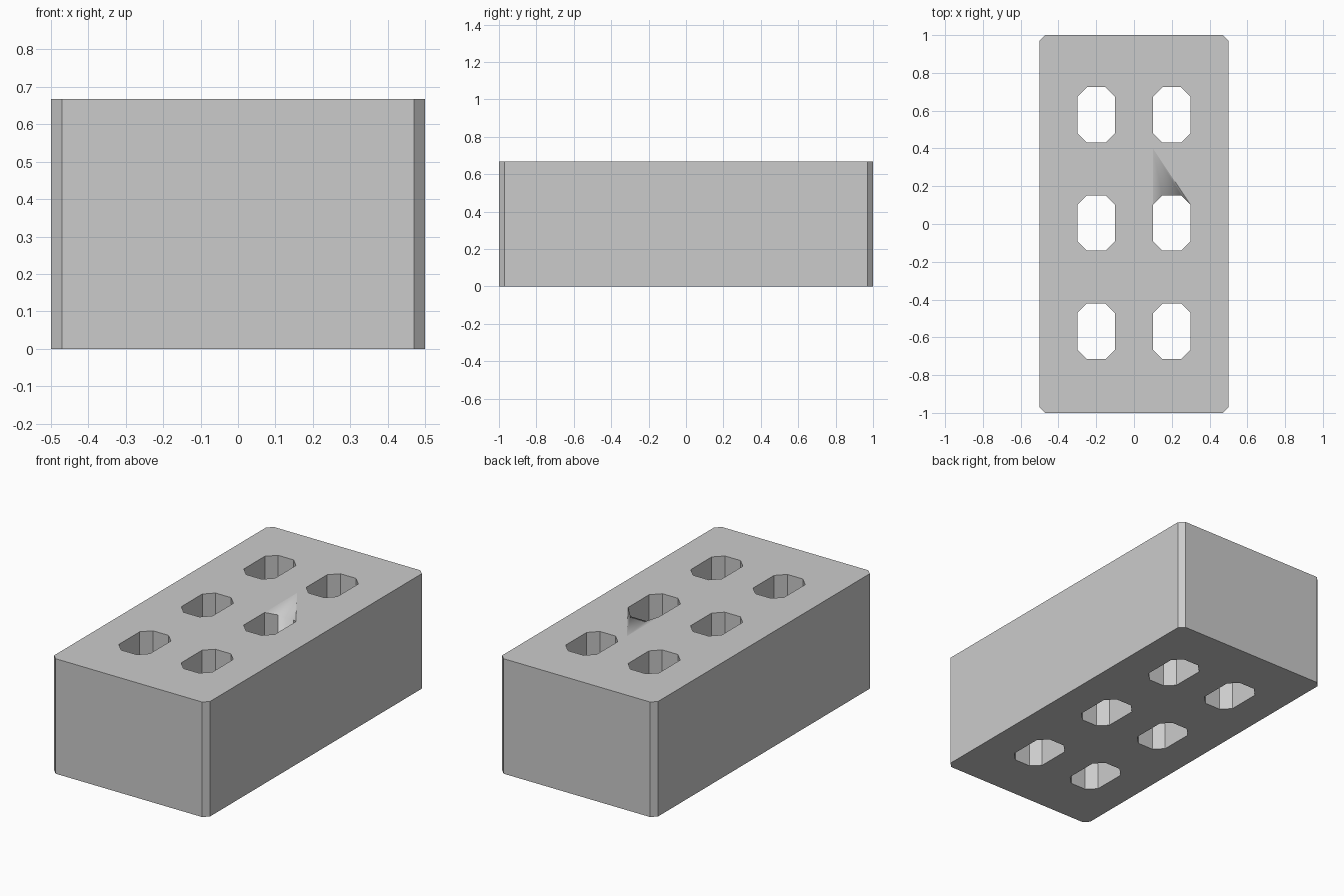
import bpy, bmesh

if "Cube" in bpy.data.objects:
    bpy.data.objects.remove(bpy.data.objects["Cube"])

H = 0.667


def octagon(cx, cy, hx, hy, c):
    pts = [(hx, -hy + c), (hx, hy - c), (hx - c, hy), (-hx + c, hy),
           (-hx, hy - c), (-hx, -hy + c), (-hx + c, -hy), (hx - c, -hy)]
    return [(cx + x, cy + y) for x, y in pts]


bm = bmesh.new()


def ring(pts, z):
    return [bm.verts.new((x, y, z)) for x, y in pts]


def loop_edges(vs):
    out = []
    for i, a in enumerate(vs):
        b = vs[(i + 1) % len(vs)]
        out.append(bm.edges.get((a, b)) or bm.edges.new((a, b)))
    return out


# Outline with chamfered corners, and six octagonal through holes
loops = [octagon(0, 0, 0.5, 1.0, 0.03)]
worn = None
for x in (-0.2, 0.2):
    for row in (-1, 0, 1):
        if x > 0 and row == 0:
            worn = len(loops)
        loops.append(octagon(x, 0.005 + row * 0.573, 0.1, 0.146, 0.05))

bottoms = [ring(p, 0) for p in loops]
tops = [ring(p, H) for p in loops]

# Worn patch on the top, fanned from one point to the rim of a middle hole
apex = bm.verts.new((0.1, 0.4, H))
w = tops[worn]
top_loops = list(tops)
top_loops[worn] = [w[0], w[1], apex] + w[4:]

# Top and bottom faces
for group in (bottoms, top_loops):
    edges = [e for vs in group for e in loop_edges(vs)]
    bmesh.ops.triangle_fill(bm, edges=edges, use_beauty=True)

for i in (1, 2, 3):
    bm.faces.new((apex, w[i], w[i + 1])).smooth = True

# Outer sides and hole walls
for k, (lo, hi) in enumerate(zip(bottoms, tops)):
    for i in range(8):
        j = (i + 1) % 8
        f = bm.faces.new((lo[i], lo[j], hi[j], hi[i]))
        f.smooth = (k == worn and i == 2)

# Slightly sunken lip of the worn hole
for v in (w[2], w[3]):
    v.co.z -= 0.02

bmesh.ops.recalc_face_normals(bm, faces=bm.faces[:])
mesh = bpy.data.meshes.new("brick")
bm.to_mesh(mesh)
bm.free()
bpy.context.collection.objects.link(bpy.data.objects.new("brick", mesh))
